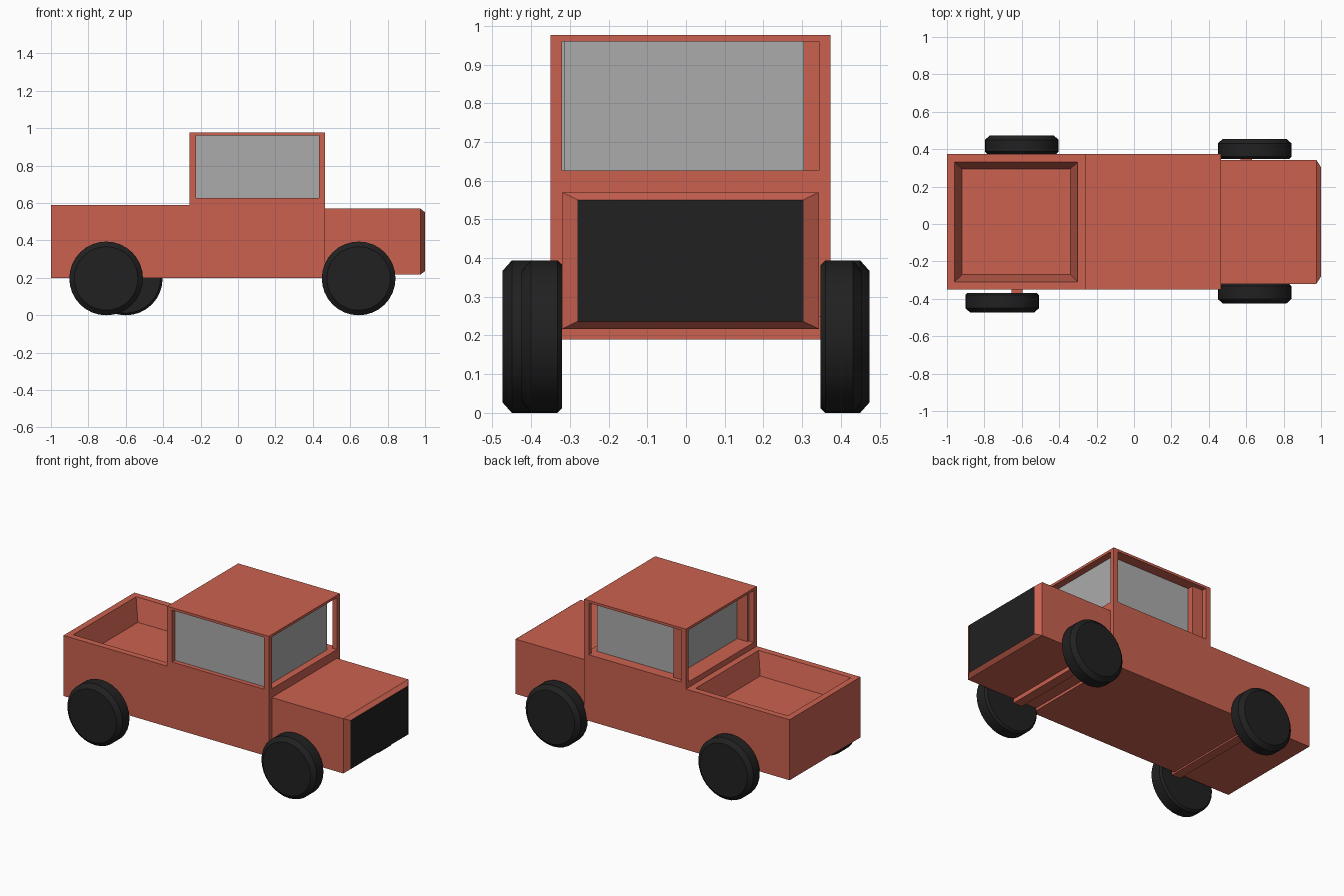
import bpy, bmesh, math
from mathutils import Matrix, Vector

default = bpy.data.objects.get("Cube")
if default:
    bpy.data.objects.remove(default)


def make_material(name, color):
    mat = bpy.data.materials.new(name)
    mat.use_nodes = True
    mat.diffuse_color = (*color, 1)
    mat.node_tree.nodes["Principled BSDF"].inputs["Base Color"].default_value = (*color, 1)
    return mat


RED = make_material("brick red paint", (0.59, 0.12, 0.078))
GLASS = make_material("grey glass", (0.41, 0.41, 0.41))
BLACK = make_material("black rubber", (0.015, 0.015, 0.015))


def finish(bm, name, *mats):
    bmesh.ops.recalc_face_normals(bm, faces=bm.faces)
    mesh = bpy.data.meshes.new(name)
    bm.to_mesh(mesh)
    bm.free()
    obj = bpy.data.objects.new(name, mesh)
    bpy.context.collection.objects.link(obj)
    for mat in mats:
        mesh.materials.append(mat)
    return obj


def box_mesh(x, y, z):
    """Box spanning the given (low, high) ranges."""
    bm = bmesh.new()
    bmesh.ops.create_cube(bm, size=1)
    for v in bm.verts:
        v.co = Vector([r[0] if c < 0 else r[1] for c, r in zip(v.co, (x, y, z))])
    bm.normal_update()
    return bm


def box(name, x, y, z, mat=RED):
    return finish(box_mesh(x, y, z), name, mat)


SIDES = (-0.35, 0.373)
CAB = (-0.26, 0.465)
BASE, SILL, HEAD, ROOF = 0.2, 0.626, 0.96, 0.976

# Cargo bed with a tapered recess in its top
bm = box_mesh((-1, CAB[0]), SIDES, (BASE, 0.59))
top = max(bm.faces, key=lambda f: f.normal.z)
bmesh.ops.inset_region(bm, faces=[top], thickness=0.058)
floor = bmesh.ops.extrude_discrete_faces(bm, faces=[top])["faces"][0]
bmesh.ops.translate(bm, verts=floor.verts, vec=(0, 0, -0.14))
bmesh.ops.scale(bm, verts=floor.verts, vec=(0.88, 0.88, 1),
                space=Matrix.Translation(-floor.calc_center_median()))
finish(bm, "cargo_bed", RED)

# Cab: lower body, four corner pillars and a thin roof
box("cab_body", CAB, SIDES, (BASE, SILL))
box("cab_roof", CAB, SIDES, (HEAD, ROOF))
for end, xs in (("rear", (CAB[0], -0.225)), ("front", (0.432, CAB[1]))):
    for side, ys in (("right", (SIDES[0], -0.32)), ("left", (0.344, SIDES[1]))):
        box(f"{end}_{side}_pillar", xs, ys, (SILL, HEAD))

# Recessed glazing, with the inner post and liner at the rear of the cab
inside = (SILL, HEAD)
box("cab_glass", (-0.15, 0.42), (-0.318, 0.305), inside, GLASS)
box("side_window", (-0.225, 0.432), (-0.321, -0.313), inside, GLASS)
box("rear_window_liner", (-0.225, -0.15), (-0.313, -0.307), inside)
box("inner_post", (-0.225, -0.15), (0.305, 0.344), inside)

# Hood with a chamfered nose and a black grille on its end face
bm = box_mesh((CAB[1], 0.975), (-0.32, 0.343), (0.217, 0.57))
nose = max(bm.faces, key=lambda f: f.normal.x)
grille = bmesh.ops.extrude_discrete_faces(bm, faces=[nose])["faces"][0]
bmesh.ops.translate(bm, verts=grille.verts, vec=(0.025, 0, 0))
bmesh.ops.scale(bm, verts=grille.verts, vec=(1, 0.88, 0.89),
                space=Matrix.Translation(-grille.calc_center_median()))
grille.material_index = 1
finish(bm, "hood", RED, BLACK)

# Axles
box("rear_axle", (-0.655, -0.595), (-0.37, 0.385), (0.19, 0.25))
box("front_axle", (0.57, 0.632), (-0.325, 0.36), (0.19, 0.25))


def wheel(name, x, inner, outer, radius=0.197, sides=32):
    """Tyre lathed around y, with a wide chamfer on the outer edge."""
    out = math.copysign(1, outer)
    rings = [(inner, radius - 0.012), (inner + out * 0.012, radius),
             (outer - out * 0.024, radius), (outer, radius - 0.027)]
    bm = bmesh.new()
    loops = []
    for y, r in rings:
        angles = [2 * math.pi * i / sides for i in range(sides)]
        loops.append([bm.verts.new((x + r * math.sin(a), y, radius + r * math.cos(a)))
                      for a in angles])
    for a, b in zip(loops, loops[1:]):
        for i in range(sides):
            j = (i + 1) % sides
            bm.faces.new((a[i], a[j], b[j], b[i]))
    bm.faces.new(loops[0])
    bm.faces.new(loops[-1])
    obj = finish(bm, name, BLACK)
    bpy.ops.object.select_all(action="DESELECT")
    obj.select_set(True)
    bpy.context.view_layer.objects.active = obj
    bpy.ops.object.shade_smooth_by_angle(angle=math.radians(25))


# Wheels
wheel("rear_right_wheel", -0.705, -0.368, -0.474)
wheel("rear_left_wheel", -0.6, 0.375, 0.474)
wheel("front_right_wheel", 0.645, -0.32, -0.425)
wheel("front_left_wheel", 0.645, 0.348, 0.455)
